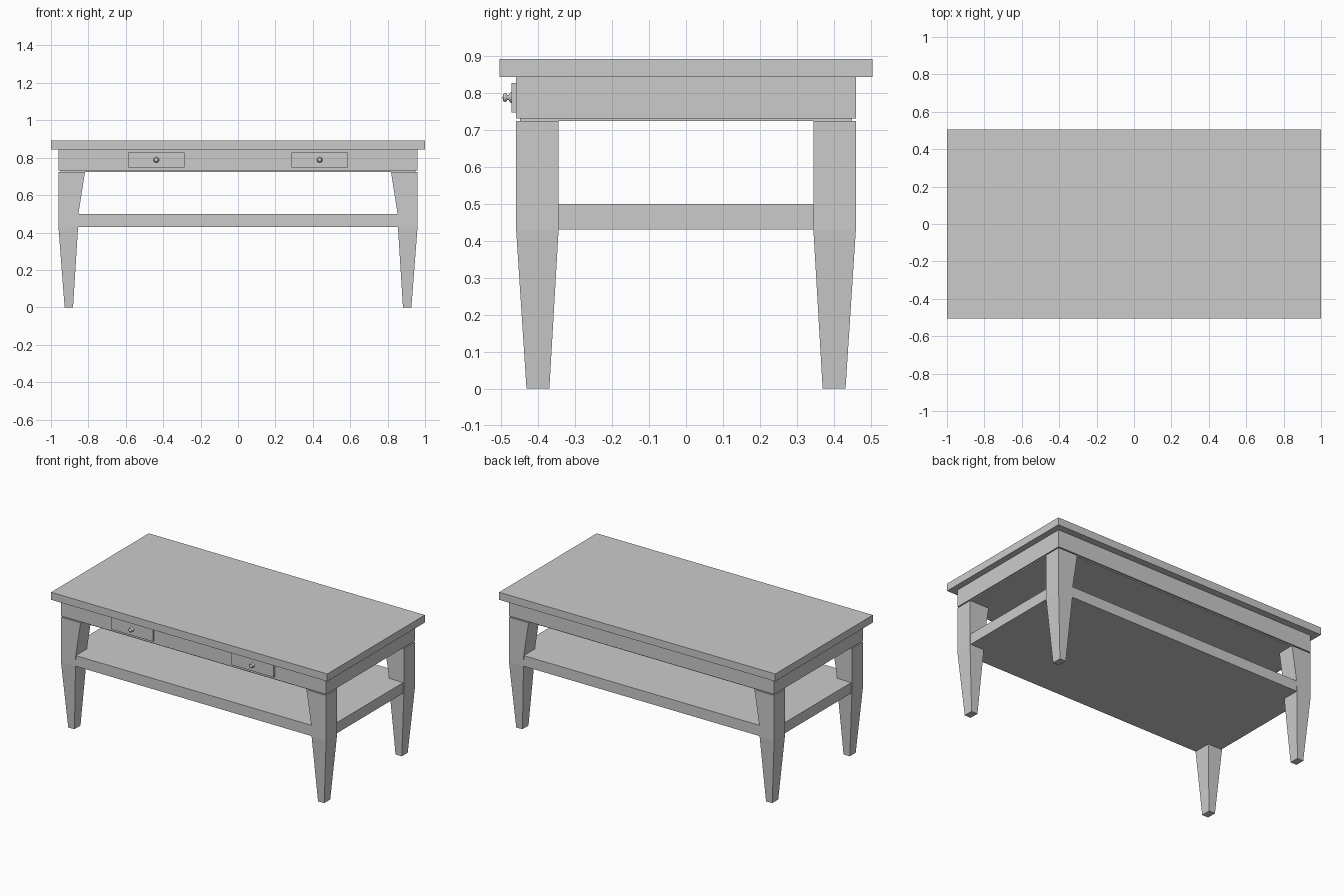
import bpy, bmesh
from math import pi
from mathutils import Matrix

if "Cube" in bpy.data.objects:
    bpy.data.objects.remove(bpy.data.objects["Cube"], do_unlink=True)

grey = bpy.data.materials.new("plain grey")
grey.use_nodes = True
colour = (0.6, 0.6, 0.6, 1)
grey.diffuse_color = colour
grey.node_tree.nodes["Principled BSDF"].inputs["Base Color"].default_value = colour


def finish(name, bm):
    bmesh.ops.recalc_face_normals(bm, faces=bm.faces)
    mesh = bpy.data.meshes.new(name)
    bm.to_mesh(mesh)
    bm.free()
    mesh.materials.append(grey)
    obj = bpy.data.objects.new(name, mesh)
    bpy.context.collection.objects.link(obj)
    return obj


def loft(name, rings):
    """Join rectangles given as (x0, x1, y0, y1, z), bottom to top."""
    bm = bmesh.new()
    loops = [[bm.verts.new(p) for p in
              ((x0, y0, z), (x1, y0, z), (x1, y1, z), (x0, y1, z))]
             for x0, x1, y0, y1, z in rings]
    bm.faces.new(loops[0])
    bm.faces.new(loops[-1])
    for low, high in zip(loops, loops[1:]):
        for i in range(4):
            j = (i + 1) % 4
            bm.faces.new((low[i], low[j], high[j], high[i]))
    return finish(name, bm)


def box(name, x0, x1, y0, y1, z0, z1):
    return loft(name, [(x0, x1, y0, y1, z0), (x0, x1, y0, y1, z1)])


def knob(name, x, z, profile):
    """Spin a (radius, y) profile about the front-to-back axis."""
    bm = bmesh.new()
    verts = [bm.verts.new((r, y, 0)) for r, y in profile]
    edges = [bm.edges.new(pair) for pair in zip(verts, verts[1:])]
    bmesh.ops.spin(bm, geom=verts + edges, cent=(0, 0, 0), axis=(0, 1, 0),
                   angle=2 * pi, steps=16)
    bmesh.ops.remove_doubles(bm, verts=bm.verts, dist=0.0001)
    bmesh.ops.transform(bm, matrix=Matrix.Translation((x, 0, z)), verts=bm.verts)
    obj = finish(name, bm)
    for face in obj.data.polygons:
        face.use_smooth = True


# Top, apron and the recessed panel that leaves a seam above the legs
box("table_top", -1, 1, -0.505, 0.505, 0.844, 0.893)
box("apron", -0.96, 0.96, -0.46, 0.46, 0.731, 0.844)
box("under_panel", -0.95, 0.95, -0.45, 0.45, 0.724, 0.731)

# Lower shelf, flush with the legs
box("shelf", -0.955, 0.955, -0.459, 0.459, 0.43, 0.5)

# Legs: flared at the top, tapered at the foot
section = [(0.882, 0.927, 0.37, 0.432, 0),
           (0.855, 0.96, 0.345, 0.46, 0.43),
           (0.853, 0.96, 0.345, 0.46, 0.5),
           (0.818, 0.96, 0.345, 0.46, 0.724)]
for sx, side in ((-1, "right"), (1, "left")):
    for sy, end in ((-1, "front"), (1, "back")):
        loft(f"{end}_{side}_leg",
             [(sx * a, sx * b, sy * c, sy * d, z) for a, b, c, d, z in section])

# Drawer fronts with round knobs
knob_profile = [(0.015, -0.472), (0.013, -0.477), (0.007, -0.48), (0.007, -0.484),
                (0.011, -0.487), (0.012, -0.491), (0.009, -0.495), (0, -0.497)]
for sx, side in ((-1, "right"), (1, "left")):
    mid = sx * 0.437
    box(f"{side}_drawer_front", mid - 0.152, mid + 0.152, -0.472, -0.455, 0.748, 0.828)
    knob(f"{side}_drawer_knob", mid, 0.788, knob_profile)
